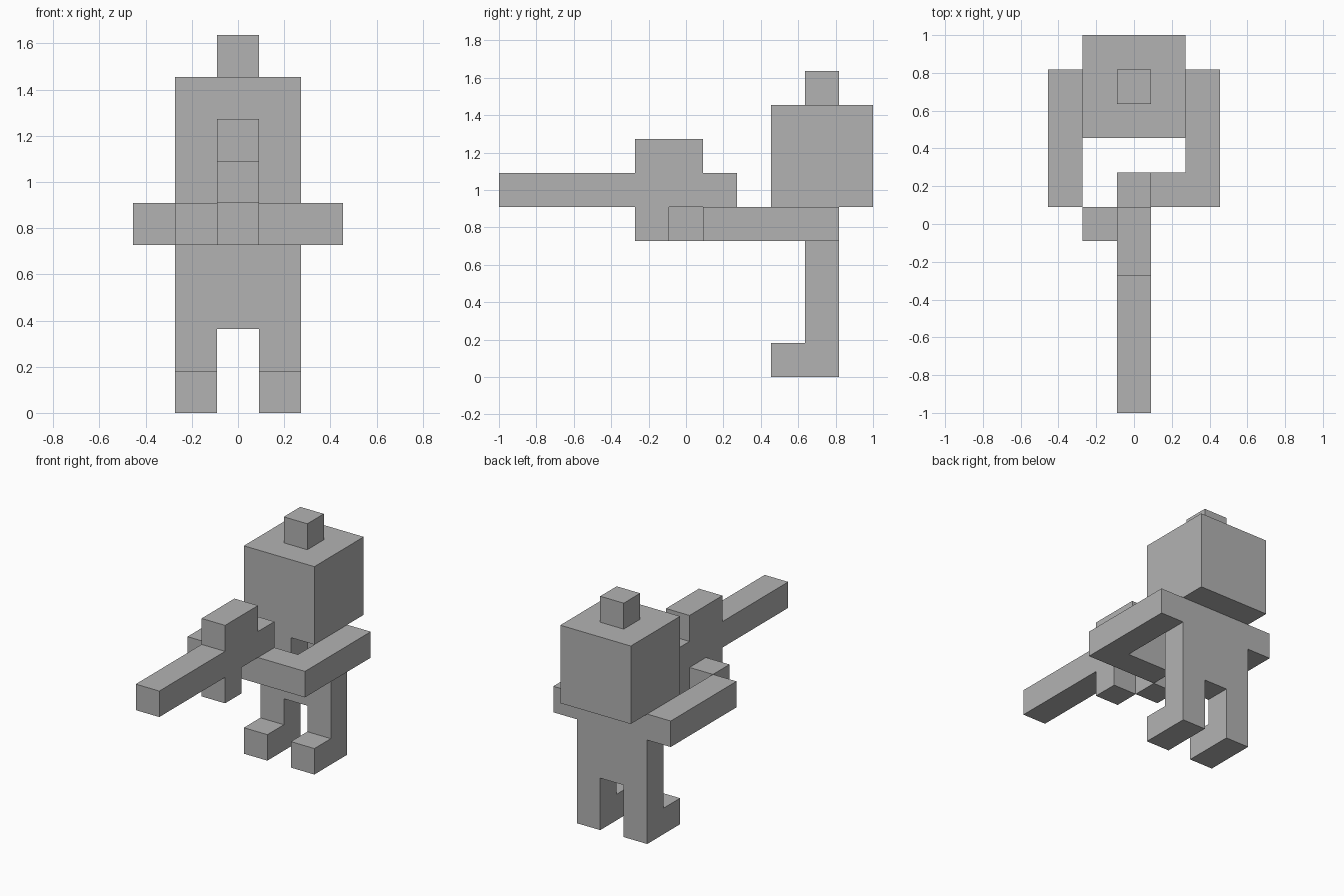
import bpy, bmesh
from mathutils import Vector

if "Cube" in bpy.data.objects:
    bpy.data.objects.remove(bpy.data.objects["Cube"])

U = 2 / 11  # size of one block; the figure is 11 blocks long

grey = bpy.data.materials.new("plain grey")
grey.use_nodes = True
grey.diffuse_color = (0.45, 0.45, 0.45, 1)
grey.node_tree.nodes["Principled BSDF"].inputs["Base Color"].default_value = grey.diffuse_color


def prism(name, axis, outline, start, end):
    """Extrude an outline, in blocks, along an axis (the outline uses the other two)."""
    def place(a, b, t):
        p = {"x": (t, a, b), "y": (a, t, b), "z": (a, b, t)}[axis]
        return Vector((p[0], p[1] - 5.5, p[2])) * U

    bm = bmesh.new()
    base = bm.faces.new([bm.verts.new(place(a, b, start)) for a, b in outline])
    made = bmesh.ops.extrude_face_region(bm, geom=[base], use_keep_orig=True)["geom"]
    shift = place(0, 0, end) - place(0, 0, start)
    bmesh.ops.translate(bm, vec=shift, verts=[v for v in made if isinstance(v, bmesh.types.BMVert)])
    bmesh.ops.recalc_face_normals(bm, faces=bm.faces)
    mesh = bpy.data.meshes.new(name)
    bm.to_mesh(mesh)
    bm.free()
    mesh.materials.append(grey)
    obj = bpy.data.objects.new(name, mesh)
    bpy.context.collection.objects.link(obj)
    return obj


def box(name, x, y, z):
    outline = [(x[0], y[0]), (x[1], y[0]), (x[1], y[1]), (x[0], y[1])]
    return prism(name, "z", outline, *z)


# Torso and legs, one block deep, with the gap between the legs
prism("torso_and_legs", "y",
      [(-1.5, 0), (-.5, 0), (-.5, 2), (.5, 2), (.5, 0), (1.5, 0), (1.5, 5), (-1.5, 5)], 9, 10)

# Feet
for side, x in (("left", .5), ("right", -1.5)):
    box(side + "_foot", (x, x + 1), (8, 9), (0, 1))

# Head, top knob and the block under the chin
box("head", (-1.5, 1.5), (8, 11), (5, 8))
box("head_knob", (-.5, .5), (9, 10), (8, 9))
box("chin_block", (-.5, .5), (8, 9), (4, 5))

# Arms: the left one bends in to the rear grip, the right hand steps in by the front
prism("left_arm", "z", [(1.5, 10), (2.5, 10), (2.5, 6), (.5, 6), (.5, 7), (1.5, 7)], 4, 5)
box("right_arm", (-2.5, -1.5), (6, 10), (4, 5))
box("right_hand", (-1.5, -.5), (5, 6), (4, 5))

# Blaster: side outline with barrel, magazine, grip and sight
prism("blaster", "x",
      [(0, 5), (4, 5), (4, 4), (5, 4), (5, 5), (6, 5), (6, 4), (7, 4),
       (7, 6), (6, 6), (6, 7), (4, 7), (4, 6), (0, 6)], -.5, .5)
